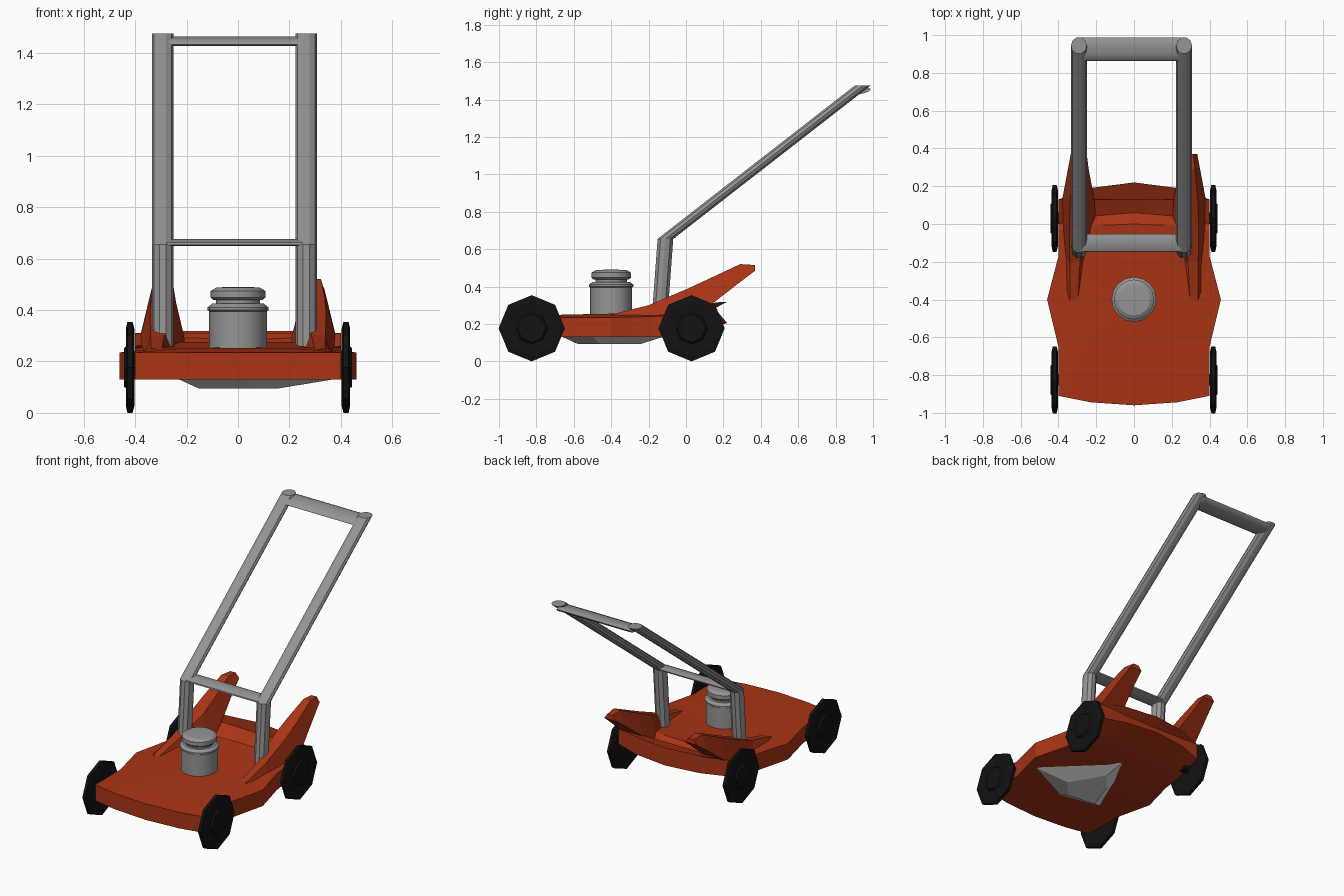
import bpy, bmesh, math

if "Cube" in bpy.data.objects:
    bpy.data.objects.remove(bpy.data.objects["Cube"])


def material(name, color):
    m = bpy.data.materials.new(name)
    m.use_nodes = True
    m.diffuse_color = (*color, 1)
    m.node_tree.nodes["Principled BSDF"].inputs["Base Color"].default_value = (*color, 1)
    return m


RED = material("orange red paint", (0.40, 0.035, 0.007))
GREY = material("grey metal", (0.30, 0.30, 0.30))
BLACK = material("black rubber", (0.006, 0.006, 0.006))
PALE = material("pale metal", (0.70, 0.70, 0.70))


def loft(name, rings, mat, smooth=0):
    """Skin a list of closed rings that have equal point counts."""
    bm = bmesh.new()
    loops = [[bm.verts.new(p) for p in ring] for ring in rings]
    n = len(loops[0])
    for a, b in zip(loops, loops[1:]):
        for i in range(n):
            j = (i + 1) % n
            bm.faces.new((a[i], a[j], b[j], b[i]))
    bm.faces.new(loops[0])
    bm.faces.new(loops[-1])
    bmesh.ops.recalc_face_normals(bm, faces=bm.faces)
    mesh = bpy.data.meshes.new(name)
    bm.to_mesh(mesh)
    bm.free()
    mesh.materials.append(mat)
    obj = bpy.data.objects.new(name, mesh)
    bpy.context.collection.objects.link(obj)
    if smooth:
        bpy.ops.object.select_all(action='DESELECT')
        obj.select_set(True)
        bpy.context.view_layer.objects.active = obj
        bpy.ops.object.shade_smooth_by_angle(angle=math.radians(smooth))
    return obj


def angles(n, start=0.0):
    return [start + 2 * math.pi * i / n for i in range(n)]


# Deck: rows from front to back of y, bow, half width, underside, rim, middle height
rows = [
    (-0.91, -0.05, 0.40, 0.13, 0.235, 0.235),
    (-0.65, 0.00, 0.40, 0.13, 0.235, 0.25),
    (-0.40, 0.00, 0.46, 0.13, 0.235, 0.255),
    (-0.17, 0.00, 0.40, 0.13, 0.24, 0.262),
    (-0.03, 0.03, 0.40, 0.15, 0.25, 0.275),
    (0.00, 0.06, 0.40, 0.16, 0.26, 0.235),
    (0.13, 0.09, 0.40, 0.205, 0.31, 0.318),
]
columns = [(-1, 0), (-0.58, 0.67), (0, 1), (0.58, 0.67), (1, 0)]
deck_rings = []
for y, bow, half, low, rim, mid in rows:
    under = [(half * f, y + bow * b, low) for f, b in columns]
    top = [(half * f, y + bow * b, mid if b else rim) for f, b in reversed(columns)]
    deck_rings.append(under + top)
loft("deck", deck_rings, RED, 20)

# Rear fins: sections of y, inner x, outer x, underside, top
fin = [
    (-0.40, 0.27, 0.36, 0.23, 0.25),
    (-0.20, 0.25, 0.37, 0.20, 0.30),
    (0.00, 0.20, 0.39, 0.20, 0.385),
    (0.13, 0.21, 0.38, 0.30, 0.445),
    (0.29, 0.24, 0.35, 0.425, 0.52),
    (0.37, 0.25, 0.335, 0.485, 0.515),
]
for side, label in ((1, "left"), (-1, "right")):
    sections = []
    for y, inner, outer, low, top in fin:
        w = outer - inner
        sections.append([(side * inner, y, low), (side * outer, y, low),
                         (side * (outer - 0.25 * w), y, top),
                         (side * (inner + 0.3 * w), y, top)])
    loft(label + "_fin", sections, RED)

# Engine: turned profile of radius and height
engine = [(0.112, 0.24), (0.112, 0.395), (0.119, 0.40), (0.119, 0.41), (0.10, 0.425),
          (0.085, 0.425), (0.085, 0.438), (0.095, 0.438), (0.106, 0.448),
          (0.106, 0.474), (0.085, 0.487), (0.04, 0.49)]
loft("engine", [[(r * math.cos(a), -0.4 + r * math.sin(a), z) for a in angles(16)]
                for r, z in engine], GREY, 25)

# Handle rails: level rings swept up the post and back along the arm
path = [(-0.14, 0.25), (-0.11, 0.655), (0.945, 1.475)]
for x, label in ((0.265, "left"), (-0.292, "right")):
    loft(label + "_handle_rail",
         [[(x + 0.042 * math.cos(a), y + 0.044 * math.sin(a), z) for a in angles(10)]
          for y, z in path], GREY)


# Handle cross bars: slanted oval tubes
def cross_bar(name, yc, zc, width, height, slant):
    loft(name, [[(x, yc + width * math.cos(a) + slant * math.sin(a),
                  zc + height * math.sin(a)) for a in angles(10)]
                for x in (-0.28, 0.25)], GREY, 45)


cross_bar("upper_cross_bar", 0.925, 1.445, 0.055, 0.02, 0.03)
cross_bar("lower_cross_bar", -0.10, 0.662, 0.045, 0.014, 0.018)

# Wheels: eight-sided, with a shallow hub on the outer face
wheel = [(0.15, 0.403), (0.177, 0.41), (0.177, 0.43), (0.15, 0.436),
         (0.085, 0.432), (0.075, 0.443), (0.03, 0.443)]
for side, label in ((1, "left"), (-1, "right")):
    for yc, end in ((-0.825, "front"), (0.03, "rear")):
        loft(f"{end}_{label}_wheel",
             [[(side * x, yc + r * math.cos(a), 0.177 + r * math.sin(a))
               for a in angles(8)] for r, x in wheel], BLACK)
        loft(f"{end}_{label}_axle",
             [[(side * x, yc + 0.03 * math.cos(a), 0.177 + 0.03 * math.sin(a))
               for a in angles(8)] for x in (0.36, 0.41)], BLACK)

# Blade: irregular pan below the deck
blade_top = [(0.40, -0.50), (0.0, -0.11), (-0.12, -0.33), (-0.24, -0.61), (0.05, -0.67)]
blade_low = [(0.15, -0.46), (0.02, -0.24), (-0.08, -0.36), (-0.15, -0.56), (0.05, -0.58)]
loft("blade", [[(x, y, 0.135) for x, y in blade_top],
               [(x, y, 0.094) for x, y in blade_low]], PALE)
